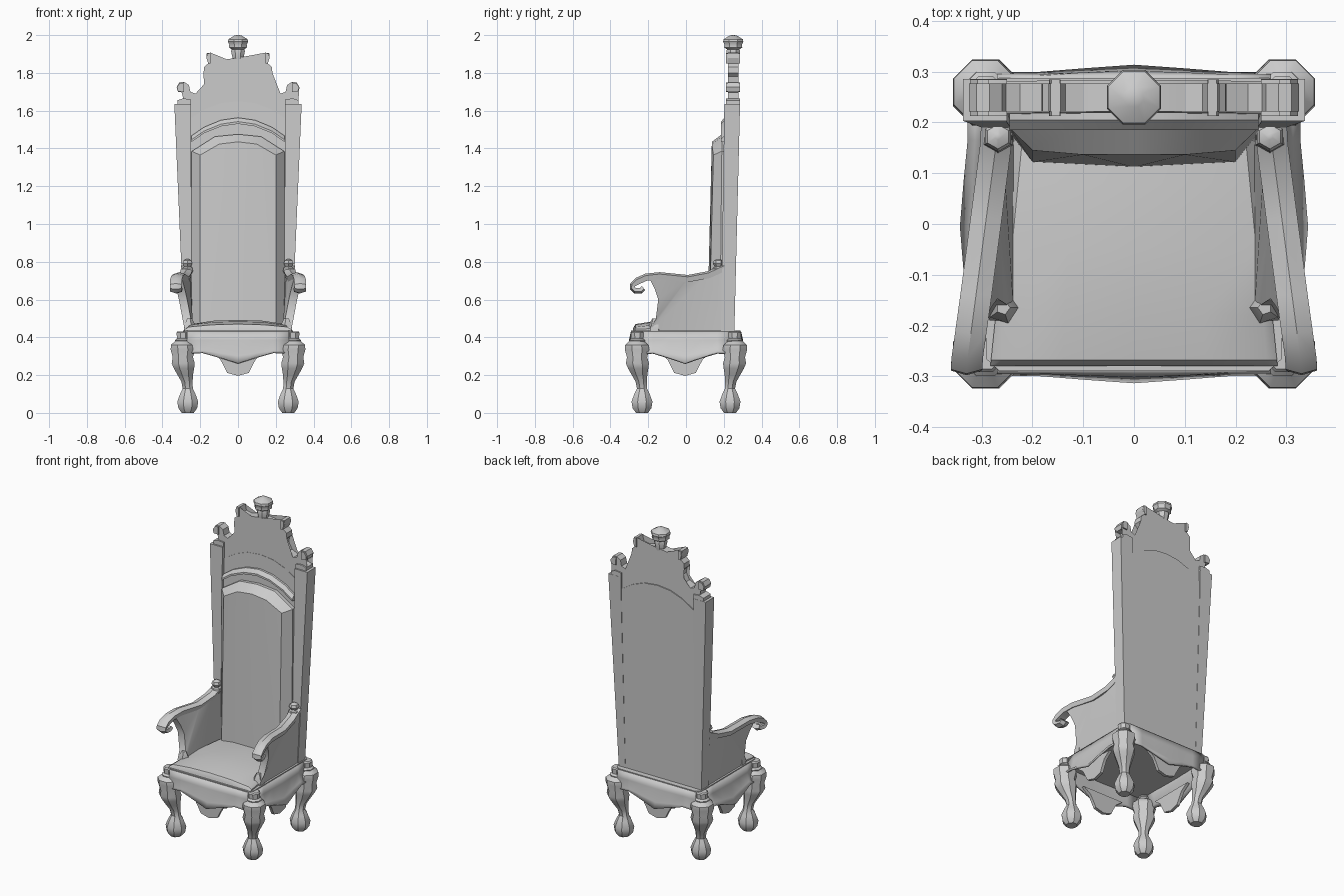
import bpy, bmesh
from math import sin, cos, pi, hypot

if "Cube" in bpy.data.objects:
    bpy.data.objects.remove(bpy.data.objects["Cube"])


def finish(name, bm, mirror="", solid=0.0, angle=35):
    bmesh.ops.recalc_face_normals(bm, faces=bm.faces)
    me = bpy.data.meshes.new(name)
    bm.to_mesh(me)
    bm.free()
    ob = bpy.data.objects.new(name, me)
    bpy.context.collection.objects.link(ob)
    bpy.ops.object.select_all(action='DESELECT')
    ob.select_set(True)
    bpy.context.view_layer.objects.active = ob
    bpy.ops.object.shade_smooth_by_angle(angle=angle * pi / 180)
    if solid:
        s = ob.modifiers.new("thickness", 'SOLIDIFY')
        s.thickness, s.offset = solid, 0
    if mirror:
        m = ob.modifiers.new("mirror", 'MIRROR')
        m.use_axis = ("x" in mirror, "y" in mirror, False)
        m.use_mirror_merge = False
    return ob


def loft(name, rings, closed=True, caps=True, **kw):
    """Skin a list of equal-length point rings."""
    bm = bmesh.new()
    vs = [[bm.verts.new(p) for p in r] for r in rings]
    n = len(vs[0])
    for a, b in zip(vs, vs[1:]):
        for i in range(n if closed else n - 1):
            j = (i + 1) % n
            bm.faces.new((a[i], a[j], b[j], b[i]))
    if caps:
        bm.faces.new(vs[0])
        bm.faces.new(vs[-1])
        bmesh.ops.triangulate(bm, faces=[f for f in bm.faces if len(f.verts) > 4])
    return finish(name, bm, **kw)


def lathe(name, prof, c, sides=8, **kw):
    """prof: (radius, z) or (radius, z, dx, dy) for a leaning axis."""
    rings = []
    for p in prof:
        r, z, dx, dy = (*p, 0, 0)[:4]
        rings.append([(c[0] + dx + r * cos(2 * pi * (i + .5) / sides),
                       c[1] + dy + r * sin(2 * pi * (i + .5) / sides), z) for i in range(sides)])
    return loft(name, rings, **kw)


def sym(pts):
    """Complete a right-half (x, z) outline to the left side."""
    return pts + [(-x, z) for x, z in reversed(pts) if x > 1e-6]


def slab(name, pts, y0, y1, **kw):
    """Extrude an (x, z) outline between two y functions of z."""
    return loft(name, [[(x, y0(z), z) for x, z in pts], [(x, y1(z), z) for x, z in pts]], **kw)


def lean(a, b):
    return lambda z: a + (b - a) * (z - .43) / 1.2


# Back panel, its side stiles, and the arched moulding
slab("back_panel", sym([(0, .43), (.285, .43), (.333, 1.56), (.25, 1.56), (.17, 1.61), (.09, 1.64), (0, 1.65)]),
     lean(.195, .22), lean(.255, .283))
slab("back_stile", [(.24, .43), (.285, .43), (.337, 1.635), (.25, 1.635), (.25, 1.45)],
     lean(.185, .203), lean(.256, .286), mirror="x")
xs = [-.245, -.18, -.09, 0, .09, .18, .245]
arch = [1.435, 1.48, 1.517, 1.53, 1.517, 1.48, 1.435]
loft("arch_moulding", [[(x, .225, z), (x, .185, z), (x, .185, z + .012), (x, .205, z + .033), (x, .225, z + .033)]
                       for x, z in zip(xs, arch)])

# Padded back: outer edge against the panel, raised face in front
def pad_outline(w, side, peak):
    return [(-w, .44), (0, .44), (w, .44), (w, side), (w * .5, peak - .012), (0, peak),
            (-w * .5, peak - .012), (-w, side)]
loft("back_cushion", [[(x, .21, z) for x, z in pad_outline(.245, 1.385, 1.475)],
                      [(x, .18 + .01 * (z - .44), z) for x, z in pad_outline(.245, 1.385, 1.475)],
                      [(x, .122 + .025 * (z - .44) - (.01 if abs(x) < .15 else 0), z)
                       for x, z in pad_outline(.2, 1.365, 1.435)]])

# Carved crest and finial
crest = sym([(0, 1.54), (.25, 1.54), (.25, 1.64), (.32, 1.635), (.32, 1.655), (.29, 1.665), (.287, 1.695),
             (.318, 1.70), (.325, 1.725), (.31, 1.75), (.285, 1.752), (.26, 1.735), (.252, 1.70), (.225, 1.69),
             (.18, 1.71), (.158, 1.75), (.162, 1.78), (.182, 1.80), (.18, 1.83), (.158, 1.85), (.168, 1.88),
             (.165, 1.905), (.145, 1.907), (.135, 1.87), (.1, 1.862), (.06, 1.872), (0, 1.88)])
slab("crest", crest, lambda z: .222, lambda z: .277, angle=25)
for nm, out in (("crest_outer_scroll", [(.25, 1.635), (.32, 1.635), (.32, 1.655), (.29, 1.665), (.25, 1.66)]),
                ("crest_scroll_tip", [(.287, 1.7), (.318, 1.702), (.323, 1.725), (.308, 1.747), (.286, 1.748)]),
                ("crest_upper_tip", [(.145, 1.85), (.158, 1.85), (.167, 1.88), (.163, 1.903), (.146, 1.905)])):
    slab(nm, out, lambda z: .213, lambda z: .285, mirror="x")
lathe("finial", [(.028, 1.85), (.03, 1.875), (.04, 1.915), (.036, 1.925), (.052, 1.935), (.05, 1.95),
                 (.058, 1.965), (.055, 1.978), (.02, 1.998), (.004, 2.0)], (0, .25))

# Seat plate with clipped corners, and domed cushion
plate = [(-.265, -.29), (.265, -.29), (.292, -.265), (.292, .265), (.265, .288), (-.265, .288), (-.292, .265), (-.292, -.265)]
loft("seat_plate", [[(x, y, z) for x, y in plate] for z in (.40, .436)])
rows = []
for y, lo in ((-.28, 0), (-.268, .022), (-.18, .036), (-.05, .044), (.08, .042), (.2, .036)):
    w = .283 - .05 * (y + .28) / .48
    rows.append([(-w, y, .43), (-w, y, .436 + lo * .3), (-w * .93, y, .438 + lo * .75), (-w * .5, y, .444 + lo),
                 (0, y, .448 + lo), (w * .5, y, .444 + lo), (w * .93, y, .438 + lo * .75),
                 (w, y, .436 + lo * .3), (w, y, .43)])
loft("seat_cushion", rows)

# Flared aprons with a recessed pendant on all four sides
half = [(.245, .315, 0), (.17, .318, 0), (.09, .293, .007), (0, .262, .014)]
edge = half + [(-u, z, d) for u, z, d in reversed(half[:-1])]
def apron(name, place, k, top, low):
    loft(name, [[place(u * k, top, .43) for u, z, d in edge],
                [place(u * k, top + .003 + d * .5, .385) for u, z, d in edge],
                [place(u * k, (top + low) / 2 + d * .6, z * .5 + .17) for u, z, d in edge],
                [place(u * k, low + d, z) for u, z, d in edge]], closed=False, caps=False, solid=.012)
    drop = sym([(0, .32), (.15, .32), (.1, .285), (.08, .25), (.06, .212), (0, .196)])
    loft(name + "_pendant", [[place(x * .95, d - .03 * (.32 - z), z) for x, z in drop] for d in (top - .015, top + .004)])

apron("front_apron", lambda u, d, z: (u, -d, z), 1.1, .286, .294)
apron("back_apron", lambda u, d, z: (-u, d, z), 1.1, .286, .294)
apron("right_apron", lambda u, d, z: (d, u - .005, z), 1.0, .292, .324)
apron("left_apron", lambda u, d, z: (-d, u - .005, z), 1.0, .292, .324)

# Cabriole legs with ball feet: radius, height, axis lean
leg = [(.034, 0, 0, 0), (.054, .025, 0, 0), (.06, .06, 0, 0), (.044, .1, 0, 0), (.029, .128, 0, 0),
       (.032, .165, .004, .004), (.046, .205, .014, .014), (.058, .235, .02, .02), (.066, .262, .024, .024),
       (.058, .295, .026, .026), (.07, .335, .026, .026), (.066, .36, .028, .028), (.042, .38, .028, .028)]
lathe("leg", leg, (.266, .233), mirror="xy")
lathe("leg_cap", [(.04, .37), (.045, .385), (.034, .395), (.036, .425), (.03, .432)], (.292, .258), mirror="xy")

# Arms splay outward with height and toward the front
def clamp(t):
    return max(0, min(1, t))
def arm_x(y, z):
    top = .27 + .06 * clamp((.17 - y) / .45)
    return .258 + (top - .258) * clamp((z - .43) / .28)

panel = [(.21, .43), (.21, .755), (.115, .735), (.01, .712), (-.14, .72), (-.19, .705), (-.165, .655),
         (-.147, .6), (-.16, .495), (-.19, .452), (-.19, .43)]
loft("arm_panel", [[(arm_x(y, z) + s, y, z) for y, z in panel] for s in (-.022, .022)], mirror="x")

# Arm rail, curling over into a scroll
path = [(.2, .79), (.155, .768), (.115, .75), (.01, .73), (-.14, .745), (-.215, .737), (-.265, .715), (-.295, .685),
        (-.298, .655), (-.275, .633), (-.235, .632), (-.215, .65)]
rings = []
for i, (y, z) in enumerate(path):
    (ay, az), (by, bz) = path[max(i - 1, 0)], path[min(i + 1, len(path) - 1)]
    l = hypot(by - ay, bz - az)
    ny, nz = -(bz - az) / l, (by - ay) / l
    w = .031 if i < len(path) - 2 else .028
    h = .038 if i < 7 else .03
    cx = arm_x(y, max(z, .71))
    rings.append([(cx + s * w, y + ny * d, z + nz * d)
                  for s, d in ((-1, .01), (0, 0), (1, .01), (.8, h), (-.8, h))])
loft("arm_rail", rings, mirror="x")

# Knobs where the arms meet the back, and small feet under the arm panels
lathe("arm_knob", [(.022, .73), (.034, .75), (.03, .768), (.02, .775), (.03, .79), (.024, .806), (.006, .815)],
      (.268, .172), sides=6, mirror="x")
lathe("arm_foot", [(.034, .43), (.032, .465), (.014, .5)], (.258, -.165), sides=5, mirror="x")
